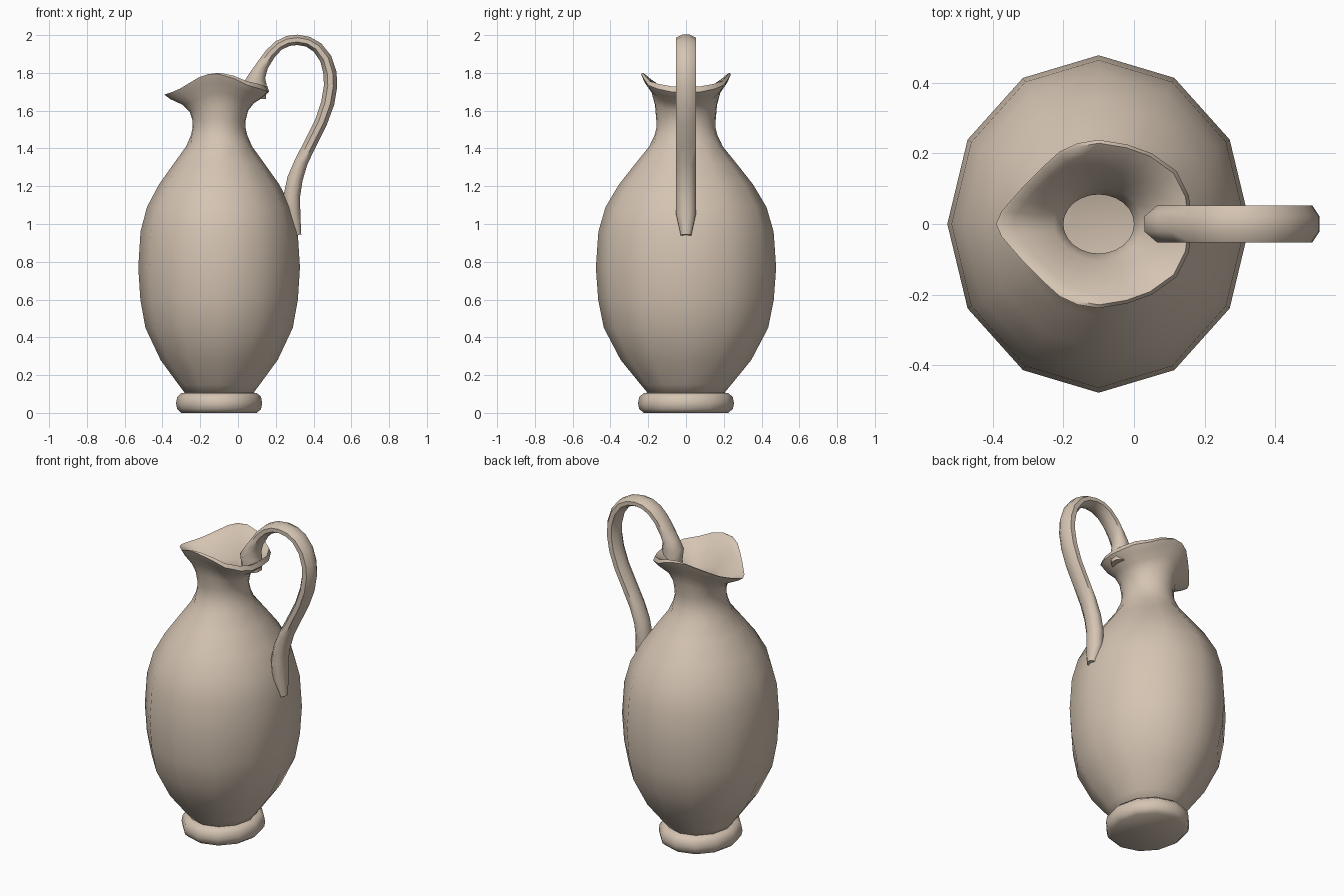
import bpy, bmesh
from math import cos, sin, pi, radians
from mathutils import Vector

cube = bpy.data.objects.get("Cube")
if cube:
    bpy.data.objects.remove(cube, do_unlink=True)

clay = bpy.data.materials.new("pale clay")
clay.use_nodes = True
CLAY = (0.66, 0.55, 0.445, 1)
clay.diffuse_color = CLAY
clay.node_tree.nodes["Principled BSDF"].inputs["Base Color"].default_value = CLAY

AXIS_X = -0.1    # the vessel sits left of the handle
DEPTH = 1.115    # vessel is slightly deeper than wide


def ellipse(radius, z, sides):
    return [Vector((AXIS_X + radius * cos(2 * pi * i / sides),
                    radius * DEPTH * sin(2 * pi * i / sides), z)) for i in range(sides)]


def blend(ring_a, ring_b, flat, rise):
    """Mix two rings, with separate amounts in plan and in height."""
    return [Vector((a.x + (b.x - a.x) * flat, a.y + (b.y - a.y) * flat,
                    a.z + (b.z - a.z) * rise)) for a, b in zip(ring_a, ring_b)]


def loft(name, rings):
    """Skin a stack of rings, capped at both ends; a ring may double its sides."""
    bm = bmesh.new()
    rows = [[bm.verts.new(p) for p in ring] for ring in rings]
    for low, high in zip(rows, rows[1:]):
        n, m = len(low), len(high)
        step = m // n
        for i in range(n):
            top = [high[(i * step + k) % m] for k in range(step, -1, -1)]
            bm.faces.new([low[i], low[(i + 1) % n]] + top)
    bm.faces.new(rows[0])
    bm.faces.new(rows[-1])
    bmesh.ops.recalc_face_normals(bm, faces=bm.faces)
    mesh = bpy.data.meshes.new(name)
    bm.to_mesh(mesh)
    bm.free()
    mesh.materials.append(clay)
    obj = bpy.data.objects.new(name, mesh)
    bpy.context.collection.objects.link(obj)
    bpy.ops.object.select_all(action='DESELECT')
    obj.select_set(True)
    bpy.context.view_layer.objects.active = obj
    bpy.ops.object.shade_smooth_by_angle(angle=radians(55))
    return obj


# Foot ring
foot = [(0.2, 0), (0.222, 0.02), (0.228, 0.05), (0.222, 0.085), (0.2, 0.105), (0.16, 0.11)]
loft("foot", [ellipse(r, z, 12) for r, z in foot])

# Belly and shoulder
belly = [(0.17, 0.09), (0.215, 0.15), (0.31, 0.28), (0.39, 0.45), (0.417, 0.6),
         (0.428, 0.77), (0.416, 0.96), (0.382, 1.09), (0.318, 1.21), (0.24, 1.32),
         (0.175, 1.41)]
rings = [ellipse(r, z, 12) for r, z in belly]

# Neck
neck = ellipse(0.141, 1.55, 24)
rings += [ellipse(0.149, 1.47, 24), ellipse(0.14, 1.51, 24), neck]

# Pinched rim with a pointed spout, half of it mirrored across the middle
half = [(0.165, 0, 1.7), (0.155, 0.08, 1.7), (0.12, 0.15, 1.715), (0.05, 0.2, 1.735),
        (-0.02, 0.225, 1.77), (-0.1, 0.238, 1.793), (-0.16, 0.228, 1.793),
        (-0.21, 0.205, 1.775), (-0.26, 0.16, 1.745), (-0.31, 0.11, 1.715),
        (-0.345, 0.07, 1.7), (-0.375, 0.035, 1.69), (-0.39, 0, 1.685)]
rim = [Vector(p) for p in half]
rim += [Vector((x, -y, z)) for x, y, z in reversed(half[1:-1])]
for flat, rise in ((0.1, 0.33), (0.35, 0.6), (0.78, 0.82), (1, 1)):
    rings.append(blend(neck, rim, flat, rise))

# Rolled lip, thick towards the handle, then the funnel into the throat
throat = ellipse(0.1, 1.58, 24)
for p in throat:
    p.y *= 0.75
lip = blend(rim, throat, 0.06, 0)
for i, p in enumerate(lip):
    p.z += 0.03 * max(0, cos(2 * pi * i / 24))
rings.append(lip)
for flat, rise in ((0.8, 0.9), (0.45, 0.6), (0.15, 0.25), (0, 0)):
    rings.append(blend(throat, lip, flat, rise))

# Hollow inside
hollow = [(0.11, 1.42), (0.28, 1.2), (0.38, 0.8), (0.33, 0.4), (0.16, 0.15)]
rings += [ellipse(r, z, 24) for r, z in hollow]
loft("vessel", rings)

# Handle: x, z and thickness along the centre line
path = [(0.095, 1.66, 0.055), (0.09, 1.745, 0.062), (0.105, 1.79, 0.043),
        (0.13, 1.84, 0.033), (0.17, 1.9, 0.03), (0.215, 1.945, 0.028),
        (0.265, 1.969, 0.028), (0.315, 1.975, 0.028), (0.37, 1.965, 0.028),
        (0.42, 1.935, 0.03), (0.465, 1.875, 0.033), (0.487, 1.8, 0.036),
        (0.49, 1.73, 0.036), (0.475, 1.64, 0.036), (0.44, 1.54, 0.034),
        (0.385, 1.43, 0.034), (0.335, 1.33, 0.036), (0.302, 1.24, 0.042),
        (0.285, 1.15, 0.045), (0.288, 1.05, 0.043), (0.312, 0.94, 0.024)]
points = [Vector((x, 0, z)) for x, z, r in path]
tube = []
for i, (x, z, r) in enumerate(path):
    along = points[min(i + 1, len(path) - 1)] - points[max(i - 1, 0)]
    side = Vector((along.z, 0, -along.x)).normalized()
    wide = 0.056 if i < len(path) - 1 else 0.03
    ring = []
    for k in range(8):
        a = 2 * pi * (k + 0.5) / 8
        ring.append(points[i] + side * (r * 1.06 * cos(a)) + Vector((0, wide * sin(a), 0)))
    tube.append(ring)
loft("handle", tube)
